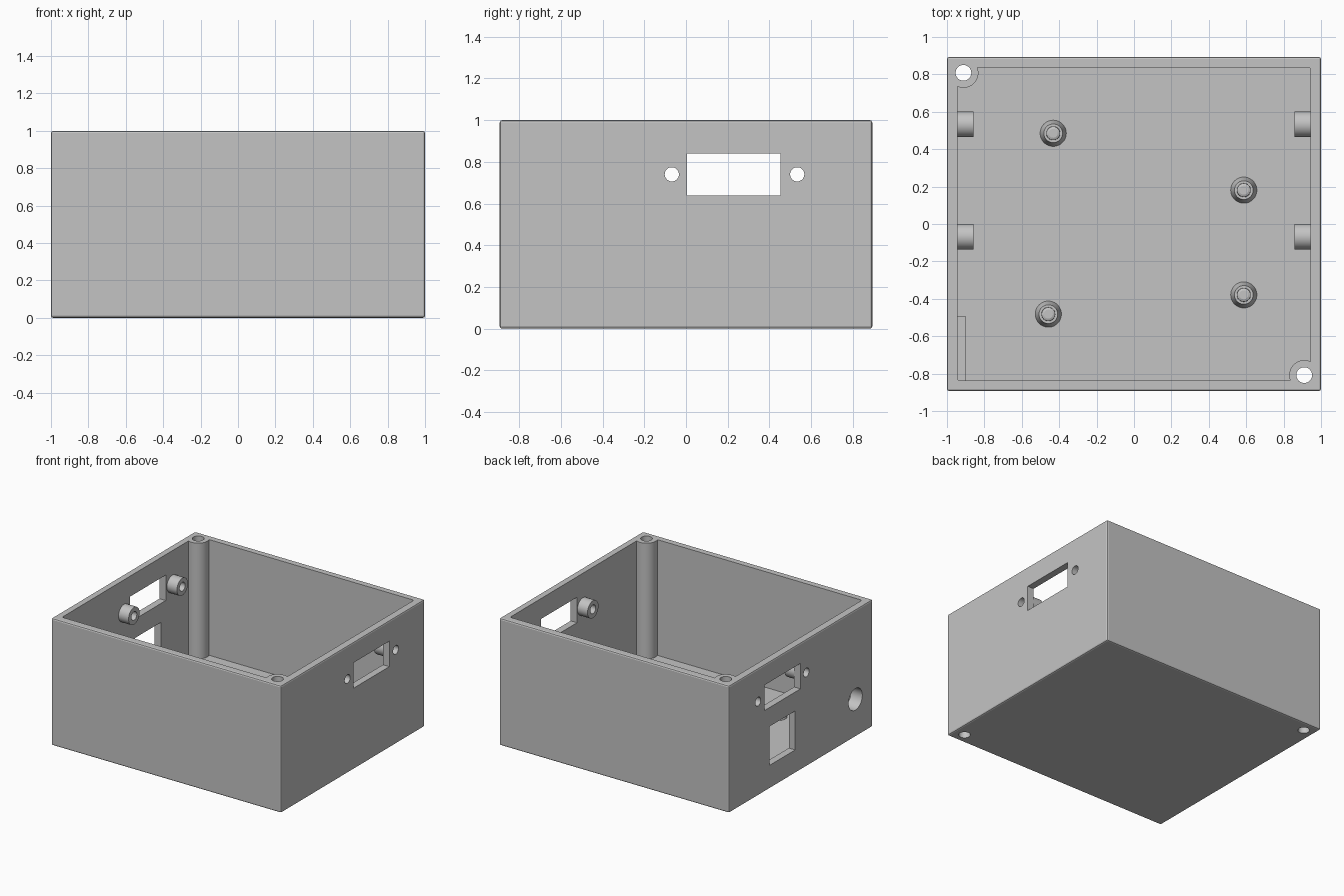
import bpy, bmesh, math
from mathutils import Matrix, Vector

if "Cube" in bpy.data.objects:
    bpy.data.objects.remove(bpy.data.objects["Cube"], do_unlink=True)

grey = bpy.data.materials.new("light grey plastic")
grey.use_nodes = True
grey.diffuse_color = (0.55, 0.55, 0.55, 1)
grey.node_tree.nodes["Principled BSDF"].inputs["Base Color"].default_value = (0.55, 0.55, 0.55, 1)


def finish(name, bm):
    mesh = bpy.data.meshes.new(name)
    bm.to_mesh(mesh)
    bm.free()
    ob = bpy.data.objects.new(name, mesh)
    bpy.context.collection.objects.link(ob)
    mesh.materials.append(grey)
    return ob


def box(name, lo, hi, bevel=0, upright_only=False):
    lo, hi = Vector(lo), Vector(hi)
    bm = bmesh.new()
    bmesh.ops.create_cube(bm, size=1)
    for v in bm.verts:
        v.co = Vector([(a + b) / 2 + c * (b - a) for a, b, c in zip(lo, hi, v.co)])
    if bevel:
        edges = [e for e in bm.edges if not upright_only
                 or abs(e.verts[0].co.z - e.verts[1].co.z) > 0.1]
        bmesh.ops.bevel(bm, geom=edges, offset=bevel, segments=2,
                        profile=0.5, affect='EDGES')
    return finish(name, bm)


def cylinder(name, centre, radius, length, axis='Z'):
    bm = bmesh.new()
    turn = Matrix.Rotation(math.pi / 2, 4, 'Y') if axis == 'X' else Matrix()
    bmesh.ops.create_cone(bm, cap_ends=True, segments=48, radius1=radius, radius2=radius,
                          depth=length, matrix=Matrix.Translation(centre) @ turn)
    return finish(name, bm)


def combine(target, tool, operation='DIFFERENCE'):
    mod = target.modifiers.new("combine", 'BOOLEAN')
    mod.operation, mod.solver, mod.object = operation, 'EXACT', tool
    bpy.context.view_layer.objects.active = target
    bpy.ops.object.modifier_apply(modifier=mod.name)
    bpy.data.objects.remove(tool, do_unlink=True)


def smooth(ob):
    # Only the finely divided cylinders fall under this angle; walls stay flat
    bpy.ops.object.select_all(action='DESELECT')
    ob.select_set(True)
    bpy.context.view_layer.objects.active = ob
    bpy.ops.object.shade_smooth_by_angle(angle=math.radians(10))


HX, HY, FLOOR = 1.0, 0.893, 0.09
IX, IY = 0.945, 0.837
posts = [(-0.912, 0.808), (0.91, -0.808)]
window_z = 0.74
screw_ys = [-0.068, 0.533]

# Open case: eased block minus a cavity that leaves two corner posts
case = box("case", (-HX, -HY, 0), (HX, HY, 1), bevel=0.012)
cavity = box("cavity", (-IX, -IY, FLOOR), (IX, IY, 1.2), bevel=0.012, upright_only=True)
for x, y in posts:
    combine(cavity, cylinder("post", (x, y, 0.6), 0.08, 1.4))
combine(case, cavity)

# Thickened pad behind the round socket
pad = box("socket_pad", (-0.97, -0.86, 0.03), (-0.901, -0.493, 0.5))
combine(case, pad, 'UNION')

# Hollow screw bosses inside both side walls
for side in (-1, 1):
    for y in screw_ys:
        combine(case, cylinder("boss", (side * 0.912, y, window_z), 0.068, 0.11, 'X'), 'UNION')

# Screw holes through the posts and bosses
for x, y in posts:
    combine(case, cylinder("post_hole", (x, y, 0.5), 0.042, 1.4))
for side in (-1, 1):
    for y in screw_ys:
        combine(case, cylinder("boss_hole", (side * 0.93, y, window_z), 0.034, 0.3, 'X'))
    # Rectangular connector windows
    xs = sorted((side * 0.85, side * 1.1))
    combine(case, box("window", (xs[0], 0.005, 0.639), (xs[1], 0.452, 0.839)))

# Square and round sockets in one side wall
combine(case, box("square_socket", (-1.1, 0.072, 0.184), (-0.85, 0.392, 0.49)))
combine(case, cylinder("round_socket", (-0.95, -0.678, 0.296), 0.085, 0.3, 'X'))
smooth(case)

# Floor standoffs: tapered foot, flat shoulder and locating pin
profile = [(0.07, -0.01), (0.07, 0), (0.05, 0.08), (0.037, 0.08),
           (0.036, 0.11), (0.024, 0.115)]
SIDES = 48
for i, (x, y) in enumerate([(-0.432, 0.485), (0.587, 0.181), (0.587, -0.379), (-0.458, -0.482)]):
    bm = bmesh.new()
    rings = [[bm.verts.new((x + r * math.cos(a), y + r * math.sin(a), FLOOR + z))
              for a in [math.tau * k / SIDES for k in range(SIDES)]] for r, z in profile]
    for low, high in zip(rings, rings[1:]):
        for k in range(SIDES):
            n = (k + 1) % SIDES
            bm.faces.new((low[k], low[n], high[n], high[k]))
    bm.faces.new(rings[-1])
    bm.faces.new(rings[0][::-1])
    smooth(finish(f"standoff_{i + 1}", bm))
